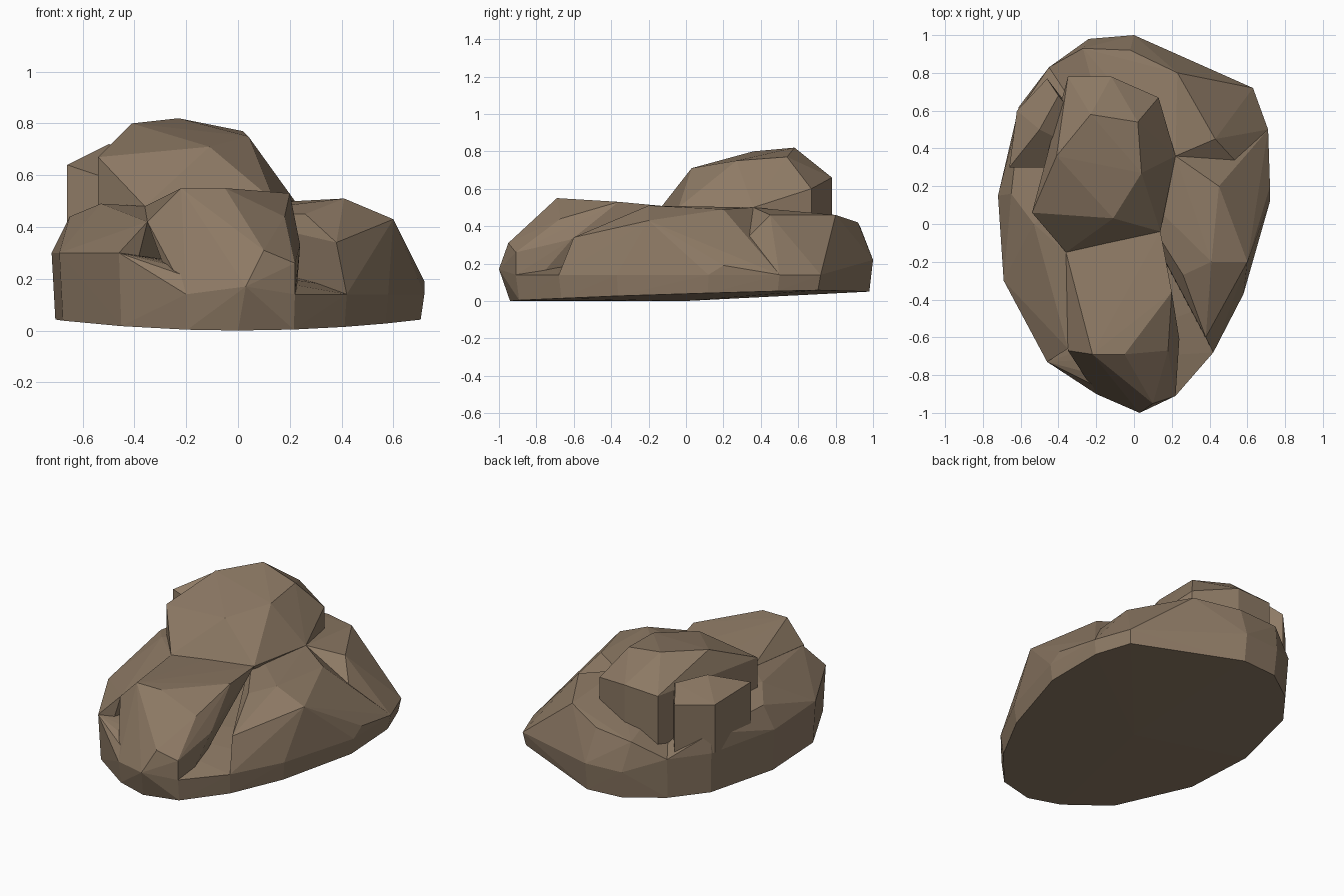
import bpy, bmesh

if "Cube" in bpy.data.objects:
    bpy.data.objects.remove(bpy.data.objects["Cube"])

stone = bpy.data.materials.new("brown stone")
stone.diffuse_color = (0.27, 0.195, 0.13, 1)
stone.use_nodes = True
stone.node_tree.nodes["Principled BSDF"].inputs["Base Color"].default_value = stone.diffuse_color


def hull(name, points):
    """Faceted boulder: convex hull around a few corners."""
    bm = bmesh.new()
    for p in points:
        bm.verts.new(p)
    result = bmesh.ops.convex_hull(bm, input=bm.verts)
    loose = {g for g in result["geom_interior"] + result["geom_unused"]
             if isinstance(g, bmesh.types.BMVert)}
    bmesh.ops.delete(bm, geom=list(loose), context='VERTS')
    bmesh.ops.recalc_face_normals(bm, faces=bm.faces)
    mesh = bpy.data.meshes.new(name)
    bm.to_mesh(mesh)
    bm.free()
    mesh.materials.append(stone)
    ob = bpy.data.objects.new(name, mesh)
    bpy.context.collection.objects.link(ob)
    return ob


def fuse(name, feet, *crest):
    """Span crest corners, footing corners and the core; union with the rock."""
    part = hull(name, list(crest) + feet + [core])
    mod = rock.modifiers.new(name, 'BOOLEAN')
    mod.operation = 'UNION'
    mod.solver = 'EXACT'
    mod.object = part
    bpy.ops.object.modifier_apply(modifier=mod.name)
    bpy.data.objects.remove(part)


def sector(first, count):
    """Belt and sole corners of a run of the outline."""
    run = [(first + i) % len(outline) for i in range(count)]
    return [belt[i] for i in run] + [sole[i] for i in run]


def drop(crest, z):
    return [(x, y, z) for x, y, _ in crest]


# footing: outline seen from the top, belt height by side, slightly inset sole
outline = [(-.72, .15), (-.69, -.3), (-.46, -.73), (-.2, -.9), (0, -.96),
           (.22, -.91), (.42, -.68), (.58, -.37), (.72, .12), (.71, .5),
           (.63, .72), (0, 1), (-.24, .98), (-.45, .83), (-.61, .62)]
belt = [(x, y, .3 if x < -.3 else .22 if y > .9 else .14) for x, y in outline]
sole = [(x * .98, y * .98, .08 * x * x + .05 * max(y, 0) ** 2) for x, y in outline]
rock = hull("rock", belt + sole + [(0, 0, 0)])
bpy.context.view_layer.objects.active = rock

# corners shared by neighbouring boulders
core = (-.1, .3, .45)
saddle, gap, valley, notch = (-.36, -.15, .48), (.14, -.04, .5), (.22, .36, .5), (.54, .33, .34)

# boulders growing out of the footing
fuse("front_boulder", sector(3, 3), (-.22, -.69, .55), (-.05, -.69, .55),
     (.2, -.36, .53), (-.35, -.67, .42), (.03, -1, .17), (.1, -.95, .31),
     (.22, -.91, .26), (.18, -.67, .44), (.24, -.61, .33), gap, saddle)
fuse("right_boulder", sector(6, 4), (.41, -.2, .51), (.45, .2, .49),
     (.6, -.2, .43), (.38, -.6, .34), (.26, -.27, .45), (.72, .2, .19),
     valley, notch)
fuse("back_boulder", sector(9, 5), (.43, .45, .46), (.23, .8, .46),
     (-.02, .92, .42), (-.27, .93, .4), valley, notch)
fuse("left_boulder", sector(13, 5), (-.53, 0, .49), (-.65, .16, .44),
     (-.35, -.66, .42), (-.6, .61, .42), saddle)

# tall crown and the shoulder beside it
crown = [(-.41, .36, .8), (-.23, .58, .82), (.02, .54, .77), (.04, .27, .75),
         (-.11, .03, .71), (-.54, .06, .67), (-.35, .78, .65),
         (-.12, .78, .66), (.13, .67, .6)]
fuse("crown", drop(crown, .3), *crown, saddle, gap, valley)
shoulder = [(-.66, .3, .64), (-.5, .5, .72), (-.4, .68, .71), (-.62, .6, .6),
            (-.46, .77, .62)]
fuse("shoulder", drop(shoulder, .3), *shoulder)

# flat facets throughout
for poly in rock.data.polygons:
    poly.use_smooth = False
    poly.material_index = 0
